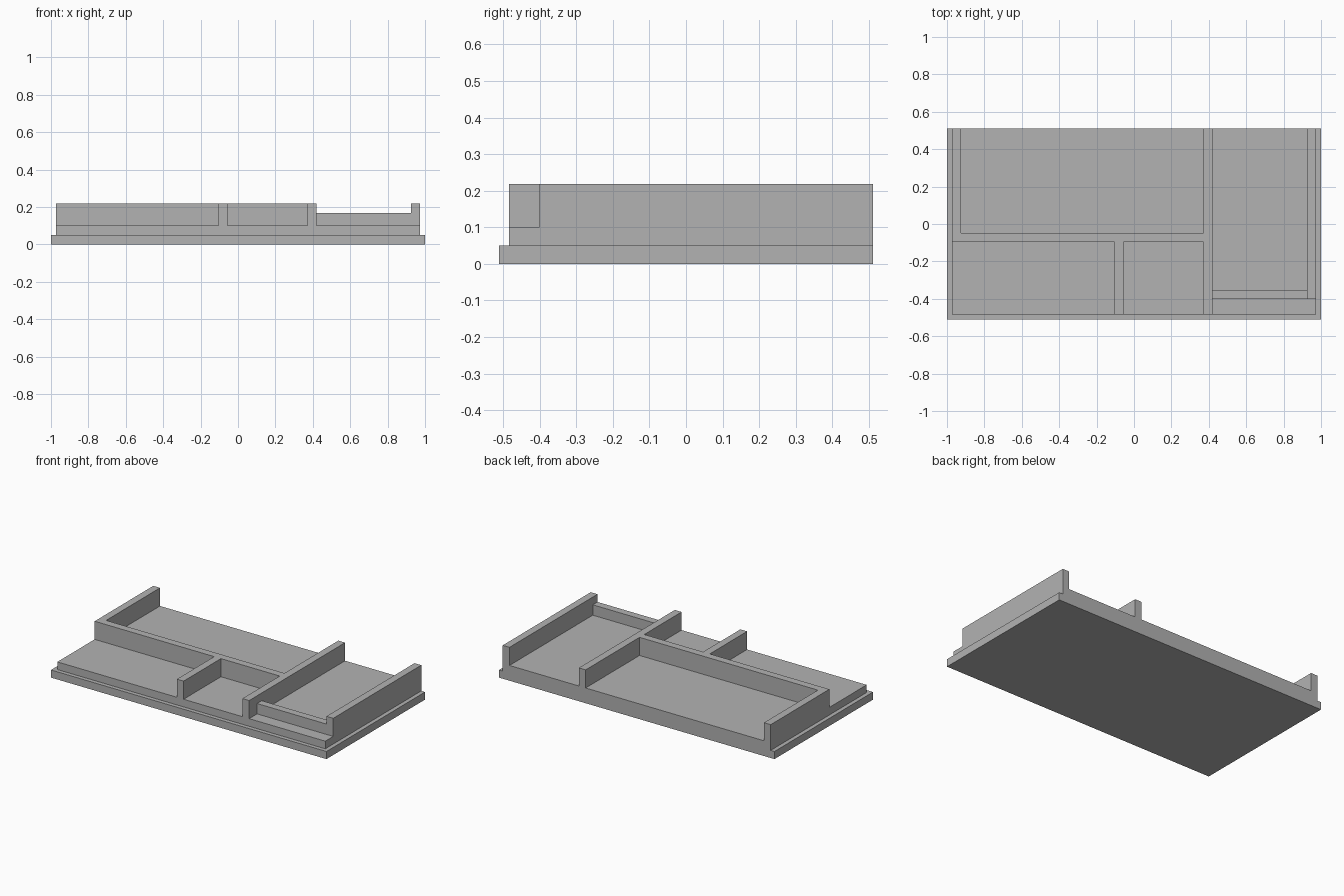
import bpy
import bmesh

cube = bpy.data.objects.get("Cube")
if cube:
    bpy.data.objects.remove(cube, do_unlink=True)

# One plain grey for everything
grey = bpy.data.materials.new("plain grey")
grey.use_nodes = True
colour = (0.448, 0.448, 0.448, 1)
grey.diffuse_color = colour
grey.node_tree.nodes["Principled BSDF"].inputs["Base Color"].default_value = colour


def extrude(name, outline, bottom, top):
    """Raise a floor-plan outline from bottom to top."""
    bm = bmesh.new()
    face = bm.faces.new([bm.verts.new((x, y, bottom)) for x, y in outline])
    raised = bmesh.ops.extrude_face_region(bm, geom=[face])["geom"]
    for v in raised:
        if isinstance(v, bmesh.types.BMVert):
            v.co.z = top
    bmesh.ops.recalc_face_normals(bm, faces=bm.faces)
    mesh = bpy.data.meshes.new(name)
    bm.to_mesh(mesh)
    bm.free()
    mesh.materials.append(grey)
    obj = bpy.data.objects.new(name, mesh)
    bpy.context.collection.objects.link(obj)
    return obj


def box(name, x0, x1, y0, y1, bottom, top):
    return extrude(name, [(x0, y0), (x1, y0), (x1, y1), (x0, y1)], bottom, top)


# Shared plan lines
back, front, side = 0.511, -0.484, 0.973
slab_top, floor, wall_top, parapet_top = 0.05, 0.10, 0.219, 0.168
t = 0.049                     # wall thickness
spine = 0.371                 # right-hand face of the long wall
cross = -0.097                # front face of the cross wall
divider = -0.105              # right-hand face of the short divider
parapet = -0.402              # front face of the low wall

# Stepped floor, flush at the back
box("base_slab", -1, 1, -back, back, 0, slab_top)
box("floor_deck", -side, side, front, back, slab_top, floor)

# Joined full-height walls as a single footprint
extrude("room_walls", [
    (-side, back), (-side, cross), (divider, cross), (divider, front),
    (divider + t, front), (divider + t, cross), (spine, cross), (spine, front),
    (spine + t, front), (spine + t, back), (spine, back), (spine, cross + t),
    (-side + t, cross + t), (-side + t, back),
], floor, wall_top)

# Left room: outer wall and low front wall
box("left_outer_wall", side - t, side, parapet, back, floor, wall_top)
box("low_front_wall", spine + t, side - t, parapet, parapet + t, floor, parapet_top)
